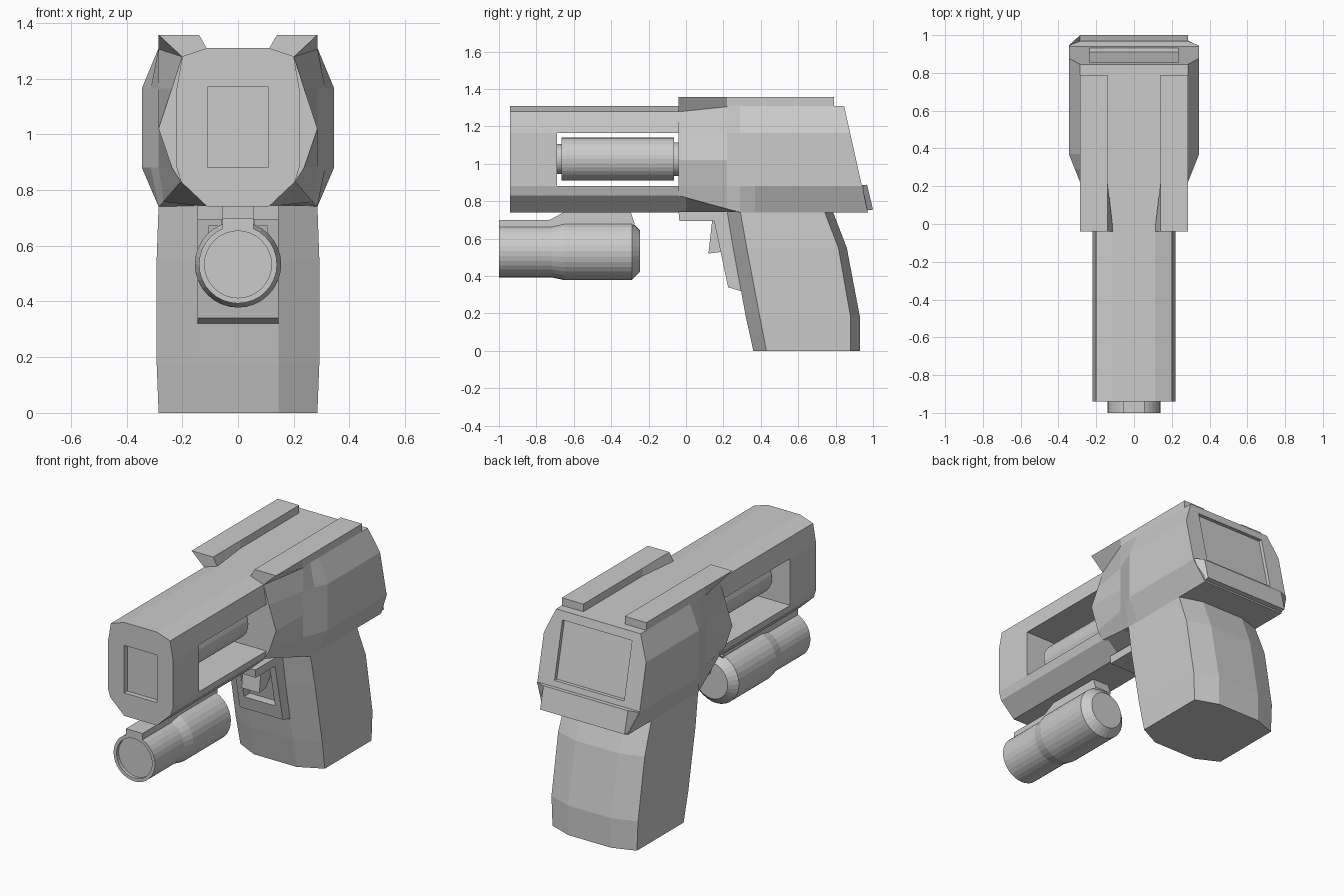
import bpy, bmesh, math
from mathutils import Vector

if "Cube" in bpy.data.objects:
    bpy.data.objects.remove(bpy.data.objects["Cube"])


def finish(name, bm):
    bmesh.ops.recalc_face_normals(bm, faces=bm.faces)
    me = bpy.data.meshes.new(name)
    bm.to_mesh(me)
    bm.free()
    ob = bpy.data.objects.new(name, me)
    bpy.context.collection.objects.link(ob)
    return ob


def loft(name, rings):
    """Skin closed rings of equal length and cap both ends."""
    bm = bmesh.new()
    vs = [[bm.verts.new(p) for p in r] for r in rings]
    n = len(rings[0])
    for a, b in zip(vs, vs[1:]):
        for i in range(n):
            j = (i + 1) % n
            bm.faces.new((a[i], a[j], b[j], b[i]))
    bm.faces.new(vs[0])
    bm.faces.new(vs[-1])
    return finish(name, bm)


def mirrored(half):
    """Close a +x half ring by mirroring it over x = 0."""
    return half + [(-x, y, z) for x, y, z in reversed(half)]


def side_prism(name, profile, w):
    """Extrude a (y, z) side profile to half width w."""
    return loft(name, [[(s * w, y, z) for y, z in profile] for s in (-1, 1)])


def box(name, x, y, z):
    return side_prism(name, [(y[0], z[0]), (y[1], z[0]), (y[1], z[1]), (y[0], z[1])], x)


def turned(name, profile, zc, sides=32):
    """Lathe a (y, radius) profile around a lengthwise axis at height zc."""
    return loft(name, [[(r * math.cos(2 * math.pi * i / sides), y,
                         zc + r * math.sin(2 * math.pi * i / sides))
                        for i in range(sides)] for y, r in profile])


def cut(ob, cutter):
    m = ob.modifiers.new("cut", 'BOOLEAN')
    m.operation, m.solver, m.object = 'DIFFERENCE', 'EXACT', cutter
    bpy.context.view_layer.objects.active = ob
    bpy.ops.object.modifier_apply(modifier=m.name)
    bpy.data.objects.remove(cutter)


# Barrel shroud with through window and muzzle recess
sec = [(0.11, 1.31), (0.2, 1.28), (0.22, 1.165), (0.22, 0.88), (0.205, 0.83), (0.11, 0.74)]
shroud = loft("barrel_shroud", [mirrored([(x, y, z) for x, z in sec]) for y in (-0.94, 0.0)])
cut(shroud, box("window_cutter", 0.5, (-0.69, 0.05), (0.88, 1.165)))
cut(shroud, box("muzzle_cutter", 0.11, (-1.0, -0.91), (0.88, 1.17)))

# Inner barrel cylinder seen through the window
turned("inner_barrel", [(-0.7, 0.08), (-0.665, 0.08), (-0.665, 0.115), (-0.065, 0.115),
                        (-0.065, 0.09), (-0.03, 0.09)], 1.025)

# Rear receiver, flaring out from the shroud and ending on a slanted plane
def slant(z):
    return 0.845 + (1.31 - z) * 0.2235

wide = [(0.14, 1.31), (0.285, 1.31), (0.345, 1.165), (0.345, 1.02), (0.345, 0.88),
        (0.285, 0.74), (0.11, 0.74)]
stations = [
    (-0.04, [(0.11, 1.31), (0.2, 1.28), (0.237, 1.165), (0.285, 1.02), (0.237, 0.88),
             (0.205, 0.83), (0.11, 0.74)]),
    (0.22, [(0.14, 1.31), (0.285, 1.31), (0.285, 1.165), (0.285, 1.02), (0.285, 0.88),
            (0.268, 0.758), (0.11, 0.74)]),
    (0.29, [(0.14, 1.31), (0.285, 1.31), (0.313, 1.165), (0.313, 1.02), (0.313, 0.88),
            (0.285, 0.74), (0.11, 0.74)]),
    (0.37, wide)]
rings = [mirrored([(x, y, z) for x, z in s]) for y, s in stations]
rings.append(mirrored([(x, slant(z), z) for x, z in wide]))
receiver = loft("receiver", rings)
cut(receiver, side_prism("back_panel_cutter", [(slant(z) + d, z) for z, d in
    ((1.26, -0.022), (1.26, 0.1), (0.92, 0.1), (0.92, -0.022))], 0.235))

# Lip under the back plate
loft("rear_lip", [
    mirrored([(0.285, 0.885, 0.74), (0.285, 0.96, 0.75), (0.285, 1.0, 0.755)]),
    mirrored([(0.345, 0.885, 0.885), (0.345, 0.945, 0.885), (0.285, 0.968, 0.888)])])

# Pair of top rails with undercut front ends
for side, s in (("left", -1), ("right", 1)):
    front = [(0.11, 1.305), (0.14, 1.357), (0.285, 1.357), (0.197, 1.275)]
    rear = [(0.14, 1.305), (0.14, 1.357), (0.285, 1.357), (0.285, 1.305)]
    loft("top_rail_" + side, [[(s * x, y, z) for x, z in p]
                              for y, p in ((-0.04, front), (0.22, rear), (0.79, rear))])

# Grip: chamfered section swept down (z, front, front corner, back corner, back, half width)
grip = [(0.0, 0.36, 0.43, 0.88, 0.93, 0.285), (0.18, 0.32, 0.395, 0.88, 0.93, 0.292),
        (0.55, 0.252, 0.325, 0.815, 0.86, 0.292), (0.745, 0.22, 0.29, 0.74, 0.785, 0.285)]
loft("grip", [mirrored([(0.145, f, z), (w, fc, z), (w, bc, z), (0.145, b, z)])
              for z, f, fc, bc, b, w in grip])

# Trigger housing with a recess, and the trigger
housing = side_prism("trigger_housing", [(-0.04, 0.745), (-0.035, 0.695), (0.15, 0.695),
                                         (0.225, 0.34), (0.29, 0.32), (0.4, 0.32),
                                         (0.4, 0.745)], 0.145)
cut(housing, side_prism("recess_cutter", [(0.05, 0.67), (0.215, 0.67), (0.265, 0.42),
                                          (0.05, 0.42)], 0.105))
side_prism("trigger", [(0.14, 0.7), (0.12, 0.52), (0.185, 0.528), (0.24, 0.6), (0.24, 0.7)], 0.06)

# Under-barrel lamp with recessed lens, and its mount
turned("lamp", [(-0.98, 0.12), (-1.0, 0.12), (-1.0, 0.14), (-0.72, 0.14), (-0.65, 0.155),
                (-0.29, 0.155), (-0.245, 0.11)], 0.533)
side_prism("lamp_mount", [(-1.0, 0.655), (-1.0, 0.7), (-0.73, 0.7), (-0.65, 0.742),
                          (-0.295, 0.742), (-0.275, 0.68), (-0.29, 0.655)], 0.056)
